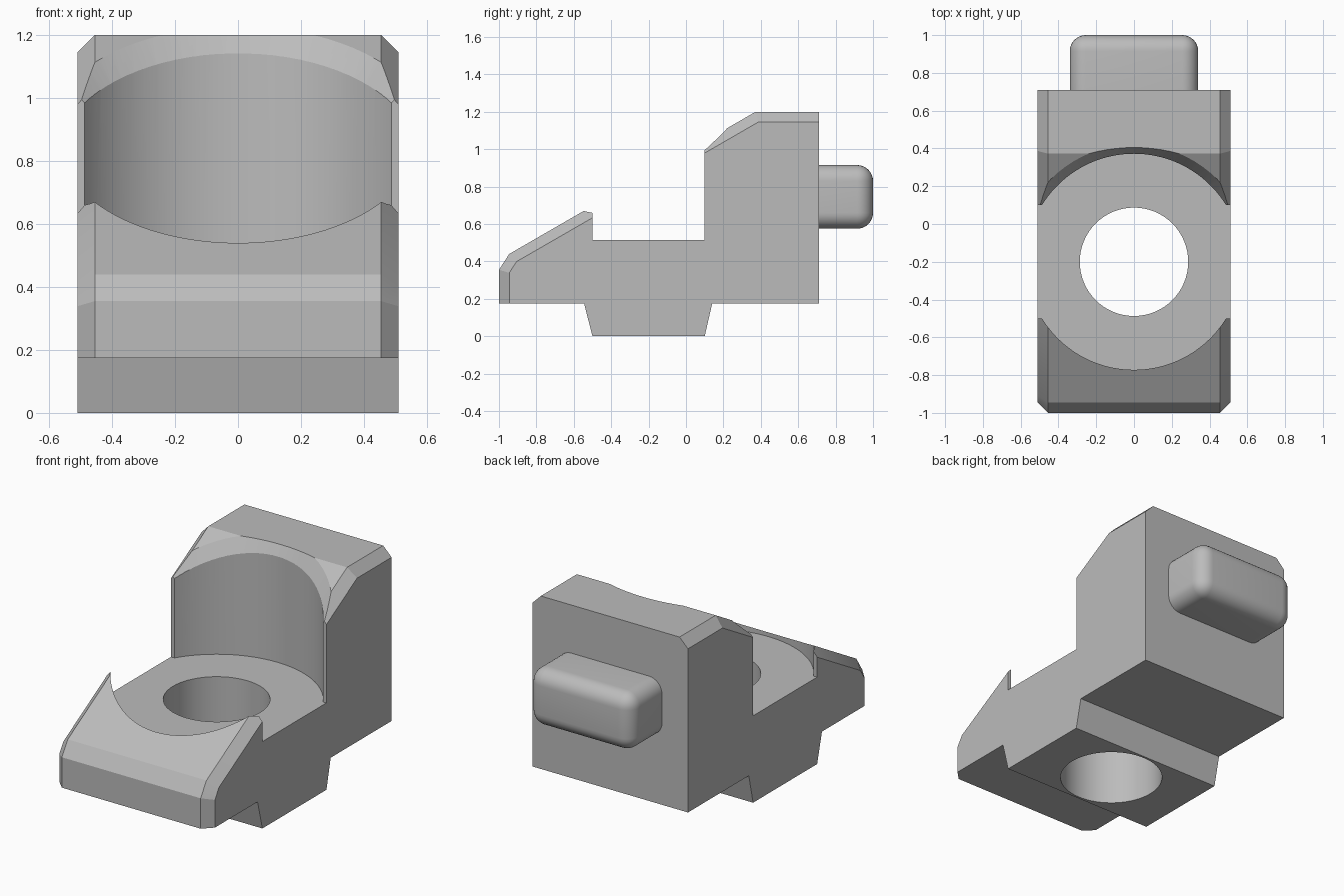
import bpy
import bmesh
from math import sin, cos, pi, asin, radians
from mathutils import Vector

if "Cube" in bpy.data.objects:
    bpy.data.objects.remove(bpy.data.objects["Cube"], do_unlink=True)

grey = bpy.data.materials.new("light grey")
grey.use_nodes = True
colour = (0.5, 0.5, 0.5, 1)
grey.diffuse_color = colour
grey.node_tree.nodes["Principled BSDF"].inputs["Base Color"].default_value = colour

WIDTH = 0.51       # half width of the block
CENTRE_Y = -0.2    # axis of the seat and hole
SEAT_R = 0.572
FLOOR = 0.515


def make_object(name, bm):
    bmesh.ops.recalc_face_normals(bm, faces=bm.faces)
    mesh = bpy.data.meshes.new(name)
    bm.to_mesh(mesh)
    bm.free()
    mesh.materials.append(grey)
    obj = bpy.data.objects.new(name, mesh)
    bpy.context.collection.objects.link(obj)
    return obj


def prism(points, offset):
    """Extrude a flat outline along an offset."""
    bm = bmesh.new()
    face = bm.faces.new([bm.verts.new(p) for p in points])
    geom = bmesh.ops.extrude_face_region(bm, geom=[face])["geom"]
    moved = [g for g in geom if isinstance(g, bmesh.types.BMVert)]
    bmesh.ops.translate(bm, verts=moved, vec=offset)
    return bm


def arc(radius, start, end, steps):
    angles = [start + (end - start) * i / steps for i in range(steps + 1)]
    return [(radius * cos(a), CENTRE_Y + radius * sin(a)) for a in angles]


def cut(target, cutter):
    cutter.hide_render = True
    mod = target.modifiers.new("cut", 'BOOLEAN')
    mod.operation = 'DIFFERENCE'
    mod.solver = 'EXACT'
    mod.object = cutter
    bpy.context.view_layer.objects.active = target
    bpy.ops.object.modifier_apply(modifier=mod.name)
    bpy.data.objects.remove(cutter, do_unlink=True)


def smooth(obj):
    bpy.ops.object.select_all(action='DESELECT')
    obj.select_set(True)
    bpy.context.view_layer.objects.active = obj
    bpy.ops.object.shade_smooth_by_angle(angle=radians(20))


# Block: side profile with a sloped top and a tapered foot
profile = [(-1, 0.175), (-1, 0.355), (-0.945, 0.44), (0.372, 1.2), (0.71, 1.2),
           (0.71, 0.175), (0.14, 0.175), (0.1, 0), (-0.5, 0), (-0.545, 0.175)]
bm = prism([(-WIDTH, y, z) for y, z in profile], (2 * WIDTH, 0, 0))

# Chamfer the side edges along the front, slope and top
chain = [Vector(p) for p in profile[:5]]


def on_chain(edge):
    a, b = edge.verts
    if abs(a.co.x - b.co.x) > 0.01:
        return False
    return all(any((Vector(v.co.yz) - p).length < 0.001 for p in chain) for v in (a, b))


bmesh.ops.bevel(bm, geom=[e for e in bm.edges if on_chain(e)], offset=0.055,
                offset_type='OFFSET', segments=1, affect='EDGES')
block = make_object("clamp_block", bm)

# Round seat with a straight slot through the sides
t = asin(0.3 / SEAT_R)
outline = arc(SEAT_R, t, pi - t, 40) + [(-0.7, 0.1), (-0.7, -0.5)]
outline += arc(SEAT_R, pi + t, 2 * pi - t, 40) + [(0.7, -0.5), (0.7, 0.1)]
cut(block, make_object("seat_cutter", prism([(x, y, FLOOR) for x, y in outline], (0, 0, 1))))

# Chamfer on the rear rim of the seat: a half cone sheared along the slope
bm = bmesh.new()
for d in (-0.02, 0.3):
    for x, y in arc(SEAT_R + 0.84 * d, 0, pi, 40):
        bm.verts.new((x, y, 0.985 + 0.577 * (y - 0.1) + d))
bmesh.ops.convex_hull(bm, input=bm.verts)
cut(block, make_object("rim_cutter", bm))

# Through hole
hole = arc(0.287, 0, 2 * pi, 64)[:-1]
cut(block, make_object("hole_cutter", prism([(x, y, -0.2) for x, y in hole], (0, 0, 1.2))))
smooth(block)

# Rounded peg on the back
peg_outline = [(-0.34, 0.575), (0.34, 0.575), (0.34, 0.915), (-0.34, 0.915)]
bm = prism([(x, 0.71, z) for x, z in peg_outline], (0, 0.29, 0))
rounded = [e for e in bm.edges if max(v.co.y for v in e.verts) > 0.8]
bmesh.ops.bevel(bm, geom=rounded, offset=0.085, segments=8, profile=0.5, affect='EDGES')
smooth(make_object("back_peg", bm))
